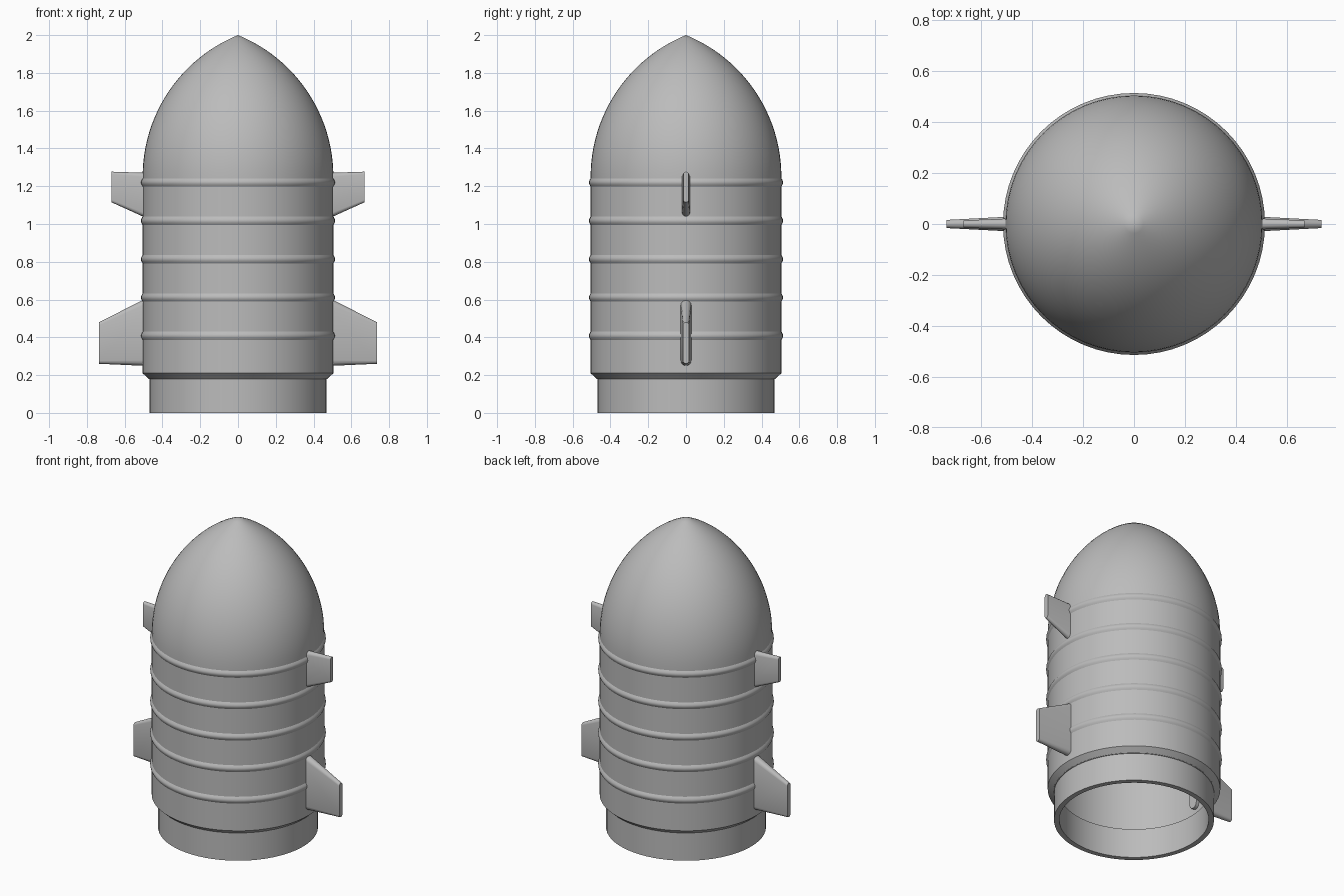
import bpy, bmesh, math

SEGMENTS = 64
RADIUS = 0.505
NOSE_BASE, NOSE_TIP = 1.25, 2.0

cube = bpy.data.objects.get("Cube")
if cube:
    bpy.data.objects.remove(cube, do_unlink=True)

grey = bpy.data.materials.new("hull grey")
grey.use_nodes = True
grey.diffuse_color = (0.5, 0.5, 0.5, 1)
grey.node_tree.nodes["Principled BSDF"].inputs["Base Color"].default_value = (0.5, 0.5, 0.5, 1)


def finish(name, bm, angle):
    bmesh.ops.recalc_face_normals(bm, faces=bm.faces)
    mesh = bpy.data.meshes.new(name)
    bm.to_mesh(mesh)
    bm.free()
    mesh.materials.append(grey)
    obj = bpy.data.objects.new(name, mesh)
    bpy.context.collection.objects.link(obj)
    bpy.ops.object.select_all(action='DESELECT')
    obj.select_set(True)
    bpy.context.view_layer.objects.active = obj
    bpy.ops.object.shade_smooth_by_angle(angle=math.radians(angle))
    return obj


def lathe(name, profile):
    """Spin a closed (radius, height) outline about the z axis."""
    bm = bmesh.new()
    verts = [bm.verts.new((r, 0, z)) for r, z in profile]
    edges = [bm.edges.new((a, b)) for a, b in zip(verts, verts[1:] + verts[:1])]
    bmesh.ops.spin(bm, geom=verts + edges, cent=(0, 0, 0), axis=(0, 0, 1),
                   angle=math.tau, steps=SEGMENTS, use_merge=True)
    bmesh.ops.remove_doubles(bm, verts=bm.verts, dist=0.0001)
    return finish(name, bm, 28)


def ogive(radius, tip, steps=24):
    """Circular arc tangent to the hull wall and ending on the axis."""
    h = tip - NOSE_BASE
    arc = (radius ** 2 + h ** 2) / (2 * radius)
    end = math.asin(h / arc)
    points = []
    for i in range(steps + 1):
        t = end * i / steps
        points.append((max(0, radius - arc * (1 - math.cos(t))), NOSE_BASE + arc * math.sin(t)))
    return points


def fin(name, side, root, tip):
    """Loft between two round-ended sections: (x, z low, z high, half thickness)."""
    bm = bmesh.new()
    loops = []
    for x, low, high, half in (root, tip):
        loop = []
        for end, z, start in ((1, high - half, 0), (-1, low + half, math.pi)):
            for i in range(7):
                t = start + math.pi * i / 6
                loop.append(bm.verts.new((side * x, half * math.cos(t), z + half * math.sin(t))))
        loops.append(loop)
    a, b = loops
    for i in range(len(a)):
        j = (i + 1) % len(a)
        bm.faces.new((a[i], a[j], b[j], b[i]))
    bm.faces.new(a)
    bm.faces.new(b)
    return finish(name, bm, 40)


# Hull shell with raised beads and an ogive nose
outline = [(0.472, 0.18), (RADIUS, 0.21)]
for n in range(5):
    centre = 0.408 + 0.203 * n
    for i in range(-4, 5):
        outline.append((RADIUS + 0.009 * math.cos(i * math.pi / 8), centre + 0.022 * i / 4))
outline += ogive(RADIUS, NOSE_TIP)
outline += reversed(ogive(0.472, 1.95))
lathe("hull", outline)

# Open collar under the hull
lathe("base_collar", [(0.437, 0), (0.468, 0), (0.468, 0.18), (0.474, 0.181),
                      (0.474, 0.19), (0.437, 0.19)])

# Fins on both flanks, roots passing through the shell
for side, label in ((1, "left"), (-1, "right")):
    fin(label + "_lower_fin", side, (0.45, 0.247, 0.625, 0.031), (0.735, 0.26, 0.48, 0.016))
    fin(label + "_upper_fin", side, (0.46, 1.02, 1.27, 0.023), (0.67, 1.115, 1.277, 0.014))
